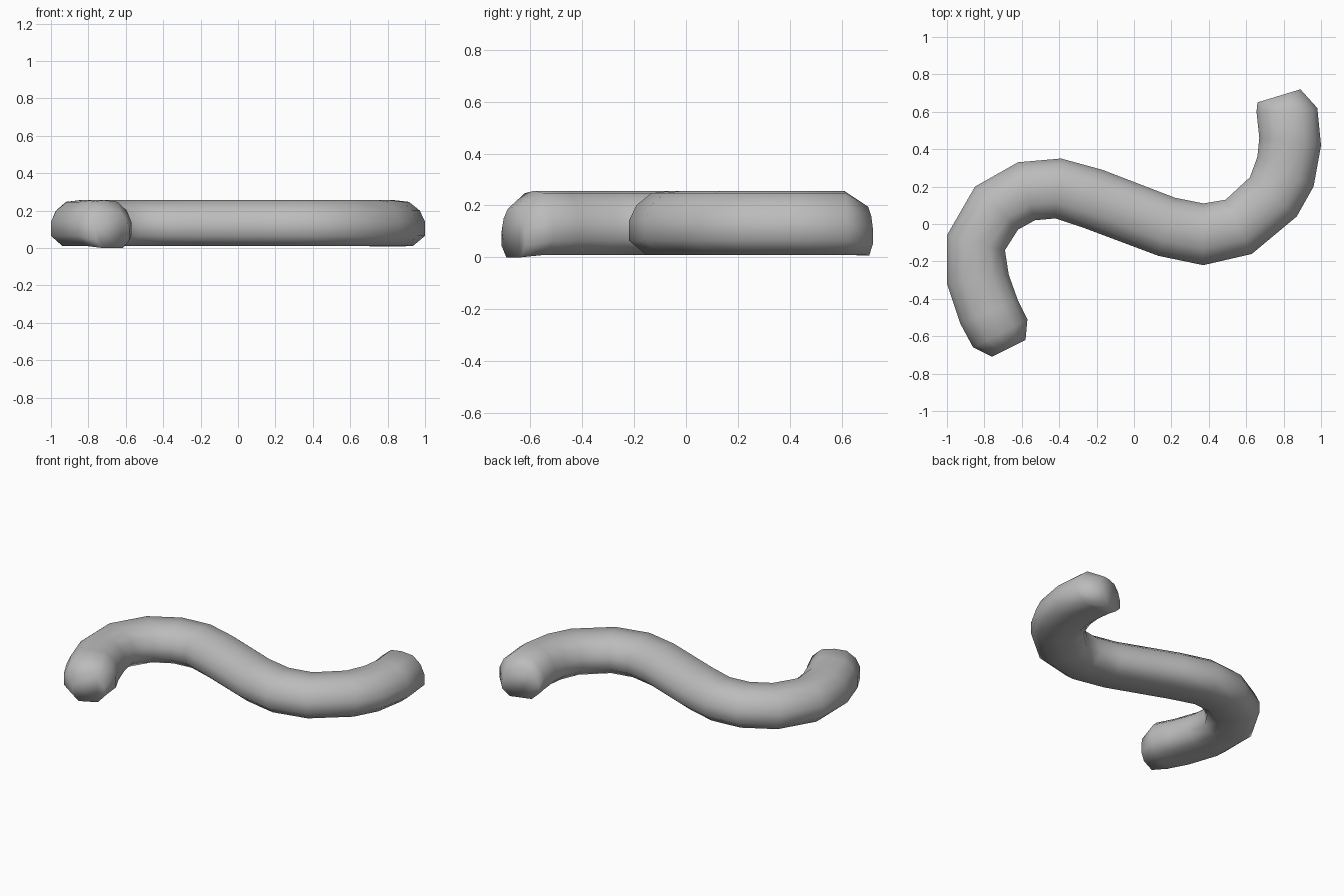
import bpy
import bmesh
from mathutils import Vector

default_cube = bpy.data.objects.get("Cube")
if default_cube:
    bpy.data.objects.remove(default_cube, do_unlink=True)

# Plain grey surface
grey = bpy.data.materials.new("plain_grey")
grey.use_nodes = True
colour = (0.5, 0.5, 0.5, 1)
grey.diffuse_color = colour
grey.node_tree.nodes["Principled BSDF"].inputs["Base Color"].default_value = colour

# Left and right banks of the winding tube, from the front end to the back end
BANKS = [
    ((-.76, -.71), (-.58, -.62)),
    ((-.86, -.66), (-.57, -.51)),
    ((-.93, -.53), (-.62, -.41)),
    ((-1, -.32), (-.67, -.27)),
    ((-1, -.06), (-.69, -.14)),
    ((-.85, .2), (-.62, -.03)),
    ((-.62, .33), (-.53, .02)),
    ((-.39, .35), (-.42, .03)),
    ((-.17, .29), (-.27, -.02)),
    ((.22, .14), (.13, -.17)),
    ((.37, .11), (.37, -.22)),
    ((.49, .13), (.63, -.16)),
    ((.62, .25), (.87, .04)),
    ((.66, .36), (.96, .2)),
    ((.67, .46), (1, .42)),
    ((.655, .6), (.98, .62)),
    ((.66, .65), (.89, .72)),
]

# Half cross-section: share of the half width, and height; mirrored for the other side
HALF = [(.48, .247), (.83, .2), (1, .14), (1, .065), (.6, .01)]
SECTION = ([(0, .256)] + HALF + [(0, .01)]
           + [(-u, z) for u, z in reversed(HALF)])


def add_ring(bm, left, right, height):
    """Place one cross-section between two bank points."""
    left, right = Vector(left), Vector(right)
    middle, half = (left + right) / 2, (right - left) / 2
    ring = []
    for u, z in SECTION:
        spot = middle + half * u
        ring.append(bm.verts.new((spot.x, spot.y, z * height)))
    return ring


def build_tube(name):
    bm = bmesh.new()
    last = len(BANKS) - 1
    # The end rings are lower, which rounds off the tips
    rings = [add_ring(bm, left, right, .79 if i in (0, last) else 1)
             for i, (left, right) in enumerate(BANKS)]
    for vert in rings[0]:
        vert.co.z = max(0, vert.co.z - .008)
    count = len(SECTION)
    for a, b in zip(rings, rings[1:]):
        for i in range(count):
            j = (i + 1) % count
            bm.faces.new((a[i], a[j], b[j], b[i]))
    # Close both tips
    bm.faces.new(rings[0])
    bm.faces.new(rings[-1])
    bmesh.ops.recalc_face_normals(bm, faces=bm.faces)
    for face in bm.faces:
        face.smooth = True
    mesh = bpy.data.meshes.new(name)
    bm.to_mesh(mesh)
    bm.free()
    mesh.materials.append(grey)
    tube = bpy.data.objects.new(name, mesh)
    bpy.context.collection.objects.link(tube)
    return tube


build_tube("winding_tube")
